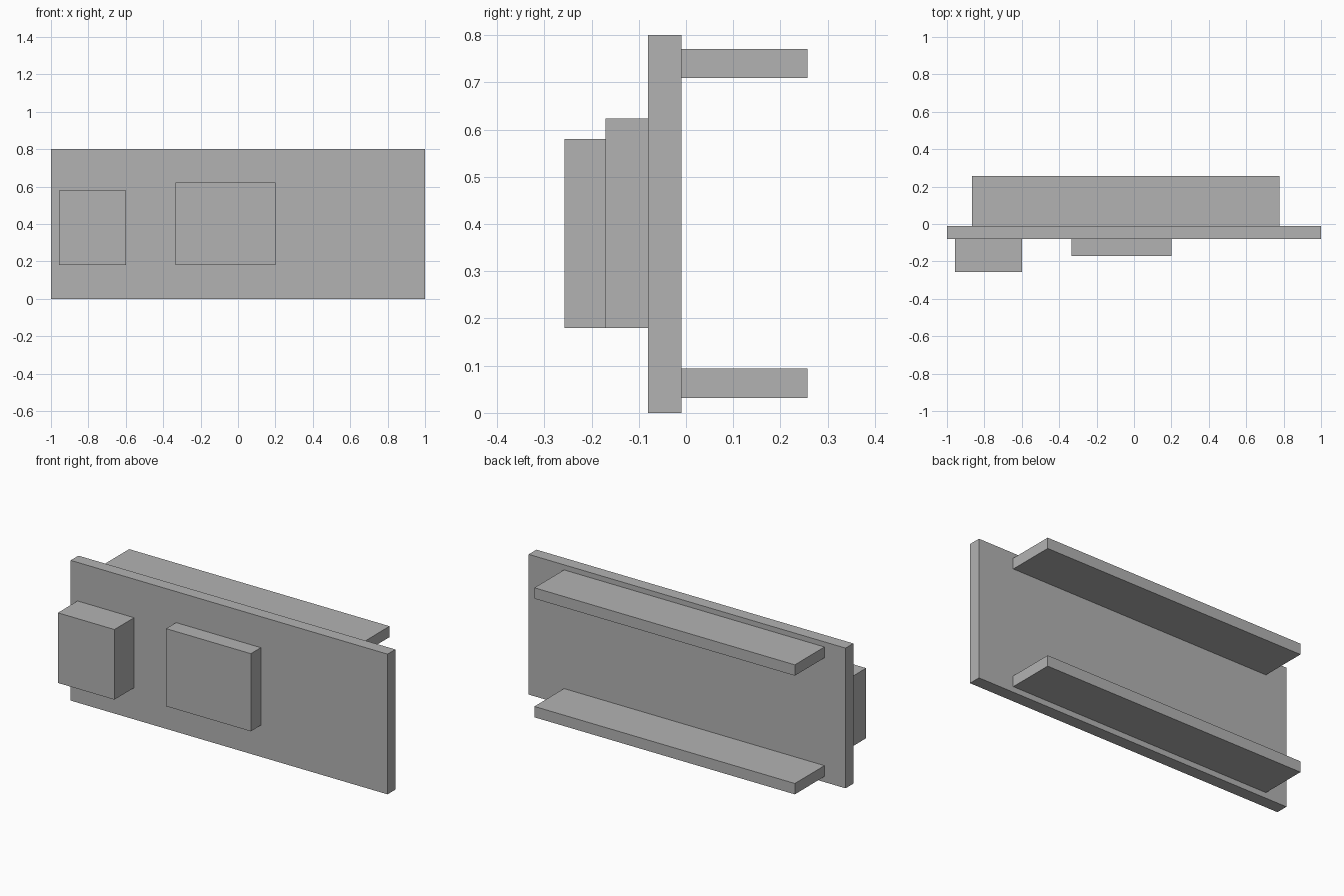
import bpy
from mathutils import Matrix, Vector
import bmesh

default = bpy.data.objects.get("Cube")
if default:
    bpy.data.objects.remove(default, do_unlink=True)

grey = bpy.data.materials.new("plain_grey")
grey.use_nodes = True
colour = (0.45, 0.45, 0.45, 1)
grey.diffuse_color = colour
grey.node_tree.nodes["Principled BSDF"].inputs["Base Color"].default_value = colour


def box(name, x, y, z):
    """Add a flat-faced box spanning the given (low, high) ranges."""
    low, high = (Vector(c) for c in zip(x, y, z))
    bm = bmesh.new()
    bmesh.ops.create_cube(
        bm, size=1,
        matrix=Matrix.LocRotScale(None, None, high - low))
    mesh = bpy.data.meshes.new(name)
    bm.to_mesh(mesh)
    bm.free()
    mesh.materials.append(grey)
    obj = bpy.data.objects.new(name, mesh)
    obj.location = (low + high) / 2
    bpy.context.collection.objects.link(obj)
    return obj


# Upright panel
panel_front, panel_back = -0.08, -0.01
box("panel", (-1, 1), (panel_front, panel_back), (0, 0.8))

# Blocks on the front face
box("deep_block", (-0.957, -0.6), (-0.257, panel_front), (0.18, 0.58))
box("shallow_block", (-0.335, 0.2), (-0.17, panel_front), (0.18, 0.623))

# Matching shelves on the back face
for name, bottom in (("lower_shelf", 0.032), ("upper_shelf", 0.709)):
    box(name, (-0.867, 0.777), (panel_back, 0.257), (bottom, bottom + 0.062))
